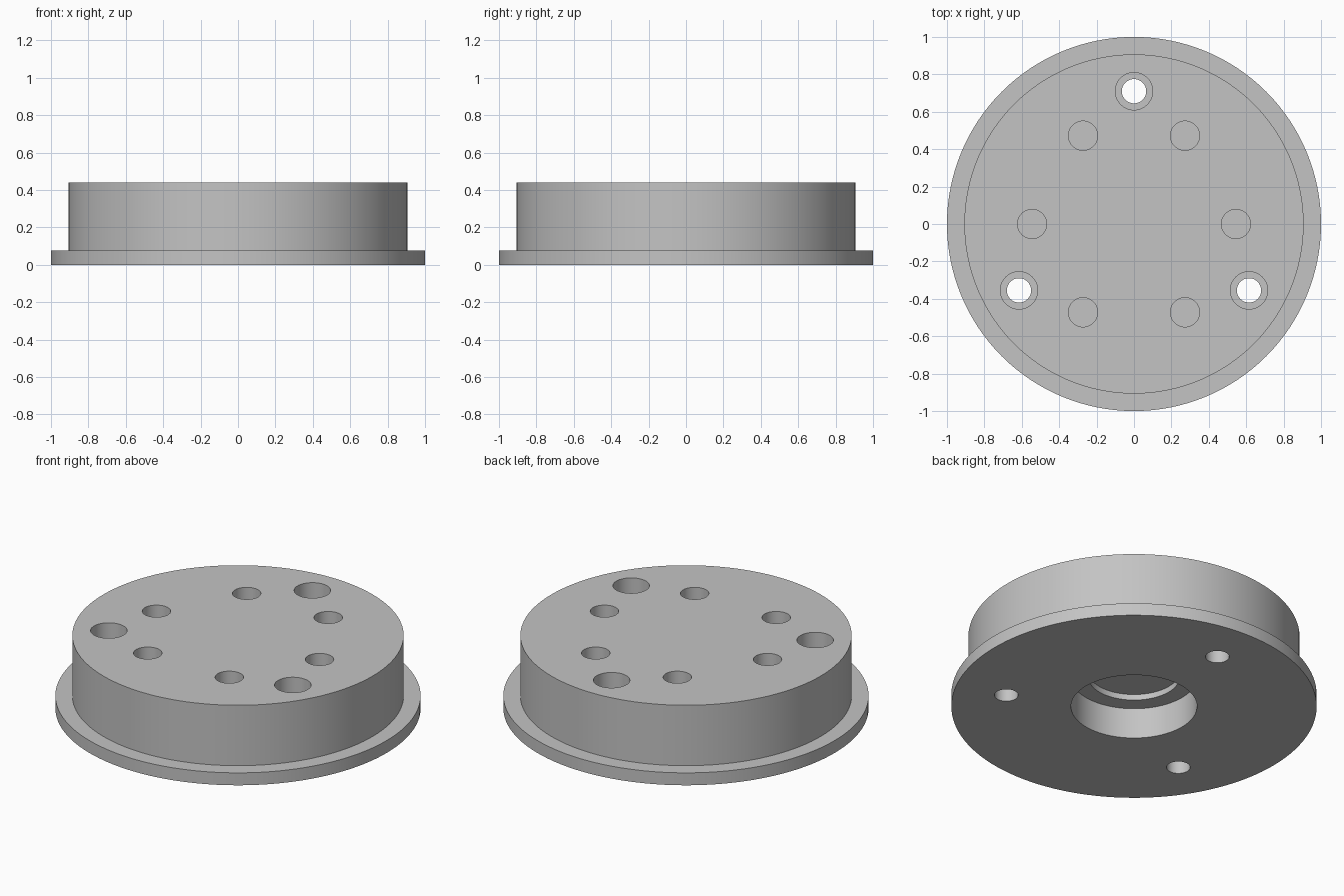
import bpy, bmesh
from math import cos, sin, radians, tau

cube = bpy.data.objects.get("Cube")
if cube:
    bpy.data.objects.remove(cube, do_unlink=True)

# Plain grey finish
grey = bpy.data.materials.new("plain_grey")
grey.use_nodes = True
colour = (0.55, 0.55, 0.55, 1)
grey.diffuse_color = colour
grey.node_tree.nodes["Principled BSDF"].inputs["Base Color"].default_value = colour


def turned(name, profile, x=0.0, y=0.0, sides=48):
    """Closed solid of revolution from (radius, height) rings, listed bottom to top."""
    bm = bmesh.new()
    rings = [[bm.verts.new((x + r * cos(tau * i / sides), y + r * sin(tau * i / sides), z))
              for i in range(sides)] for r, z in profile]
    for low, high in zip(rings, rings[1:]):
        for i in range(sides):
            j = (i + 1) % sides
            bm.faces.new((low[i], low[j], high[j], high[i]))
    bm.faces.new(rings[0][::-1])
    bm.faces.new(rings[-1])
    mesh = bpy.data.meshes.new(name)
    bm.to_mesh(mesh)
    bm.free()
    mesh.materials.append(grey)
    obj = bpy.data.objects.new(name, mesh)
    bpy.context.collection.objects.link(obj)
    return obj


def polar(radius, degrees):
    return radius * cos(radians(degrees)), radius * sin(radians(degrees))


TOP = 0.44
FLANGE = 0.075
OVER = 0.1

# Flanged disc
body = turned("flanged_disc", [(1, 0), (1, FLANGE), (0.907, FLANGE), (0.907, TOP)], sides=128)

# Stepped recess underneath
cutters = [turned("recess_cutter",
                  [(0.345, -OVER), (0.345, 0.185), (0.25, 0.185), (0.25, 0.22)], sides=96)]

# Three counterbored screw holes right through
for k in range(3):
    x, y = polar(0.71, 90 + 120 * k)
    cutters.append(turned("screw_hole_cutter",
                          [(0.065, -OVER), (0.065, 0.25), (0.1, 0.25), (0.1, TOP + OVER)], x, y))

# Six blind holes in the top
for k in range(6):
    x, y = polar(0.545, 60 * k)
    cutters.append(turned("blind_hole_cutter", [(0.078, 0.22), (0.078, TOP + OVER)], x, y))

# Cut every hole, then drop the cutters
bpy.ops.object.select_all(action='DESELECT')
body.select_set(True)
bpy.context.view_layer.objects.active = body
for cutter in cutters:
    cutter.hide_render = True
    mod = body.modifiers.new("cut", 'BOOLEAN')
    mod.operation = 'DIFFERENCE'
    mod.solver = 'EXACT'
    mod.object = cutter
    bpy.ops.object.modifier_apply(modifier=mod.name)
    bpy.data.objects.remove(cutter, do_unlink=True)

bpy.ops.object.shade_smooth_by_angle(angle=radians(30))
